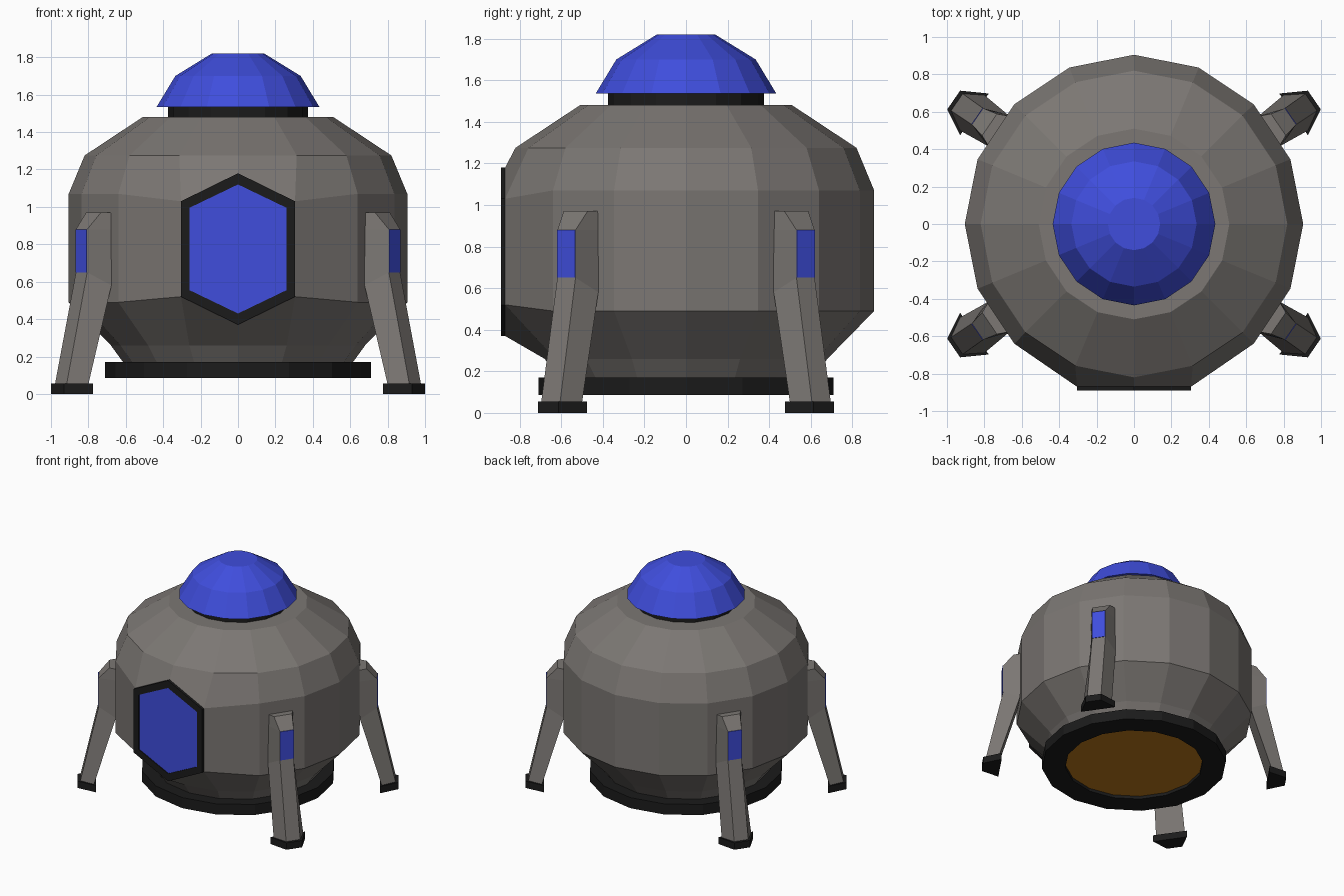
import bpy, bmesh, math
from mathutils import Matrix

if "Cube" in bpy.data.objects:
    bpy.data.objects.remove(bpy.data.objects["Cube"])

SIDES = 16


def material(name, rgb):
    m = bpy.data.materials.new(name)
    m.diffuse_color = (*rgb, 1)
    m.use_nodes = True
    m.node_tree.nodes["Principled BSDF"].inputs["Base Color"].default_value = m.diffuse_color
    return m


BLUE = material("blue", (0.05, 0.075, 0.72))
BLACK = material("black", (0.011, 0.011, 0.011))
AMBER = material("amber", (0.5, 0.19, 0.01))
GREY = material("warm_grey", (0.2, 0.185, 0.173))


def loft(name, rings, mat, closed=False):
    """Skin equal-length rings of points; cap the ends, or join last to first."""
    bm = bmesh.new()
    loops = [[bm.verts.new(p) for p in ring] for ring in rings]
    pairs = list(zip(loops, loops[1:]))
    if closed:
        pairs.append((loops[-1], loops[0]))
    else:
        bm.faces.new(loops[0])
        bm.faces.new(loops[-1])
    n = len(loops[0])
    for a, b in pairs:
        for i in range(n):
            j = (i + 1) % n
            bm.faces.new((a[i], a[j], b[j], b[i]))
    bmesh.ops.recalc_face_normals(bm, faces=bm.faces)
    me = bpy.data.meshes.new(name)
    bm.to_mesh(me)
    bm.free()
    me.materials.append(mat)
    ob = bpy.data.objects.new(name, me)
    bpy.context.collection.objects.link(ob)
    return ob


def circle(r, z):
    return [(r * math.cos(2 * math.pi * i / SIDES),
             r * math.sin(2 * math.pi * i / SIDES), z) for i in range(SIDES)]


def lathe(name, profile, mat, closed=False):
    return loft(name, [circle(r, z) for r, z in profile], mat, closed)


# Hull: faceted barrel with the front flattened into a hexagonal panel
hull = [circle(r, z) for r, z in
        [(0.60, 0.15), (0.68, 0.26), (0.905, 0.49), (0.905, 1.07), (0.82, 1.275), (0.51, 1.48)]]
front = SIDES * 3 // 4
for row, z_mid, z_side in ((2, 0.37, 0.52), (3, 1.18, 1.03)):
    hull[row][front] = (0, -0.87, z_mid)
    hull[row][front - 1] = (-0.305, -0.87, z_side)
    hull[row][front + 1] = (0.305, -0.87, z_side)
loft("hull", hull, GREY)

# Base ring and glowing thruster disc
lathe("base_ring", [(0.53, 0.085), (0.71, 0.085), (0.71, 0.17), (0.53, 0.17)], BLACK, closed=True)
lathe("thruster_disc", [(0.535, 0.11), (0.535, 0.14)], AMBER)

# Neck and dome
lathe("neck", [(0.375, 1.46), (0.375, 1.55)], BLACK)
lathe("dome", [(0.435, 1.535), (0.335, 1.70), (0.14, 1.82)], BLUE)


# Front hexagonal window
def hexagon(w, top, shoulder, y):
    mid = 0.775
    return [(x, y, mid + z) for x, z in
            ((0, top), (w, shoulder), (w, -shoulder), (0, -top), (-w, -shoulder), (-w, shoulder))]


outer, inner = (0.305, 0.405, 0.255), (0.26, 0.345, 0.22)
loft("window_frame", [hexagon(*outer, -0.86), hexagon(*outer, -0.89),
                      hexagon(*inner, -0.89), hexagon(*inner, -0.86)], BLACK, closed=True)
loft("window_pane", [hexagon(*inner, -0.865), hexagon(*inner, -0.882)], BLUE)


# Legs: wedge section, narrow outside; x is the radial direction
def wedge(r_in, w_in, z_in, r_out, w_out, z_out):
    return [(r_in, -w_in, z_in), (r_out, -w_out, z_out), (r_out, w_out, z_out), (r_in, w_in, z_in)]


LEG = [wedge(1.05, 0.115, 0.05, 1.15, 0.055, 0.05),
       wedge(0.89, 0.10, 0.58, 1.015, 0.053, 0.65),
       wedge(0.87, 0.10, 0.88, 1.015, 0.053, 0.88),
       wedge(0.87, 0.10, 0.97, 0.937, 0.07, 0.97)]
FOOT = [wedge(1.035, 0.135, z, 1.17, 0.061, z) for z in (0, 0.055)]
LIGHT = [wedge(1.0, 0.053, z, 1.019, 0.053, z) for z in (0.65, 0.88)]
a = math.radians(34.5)
for label, angle in (("back_right", a), ("back_left", math.pi - a),
                     ("front_left", math.pi + a), ("front_right", -a)):
    for part, rings, mat in (("leg", LEG, GREY), ("foot", FOOT, BLACK), ("leg_light", LIGHT, BLUE)):
        ob = loft(f"{label}_{part}", rings, mat)
        ob.data.transform(Matrix.Rotation(angle, 4, "Z"))
